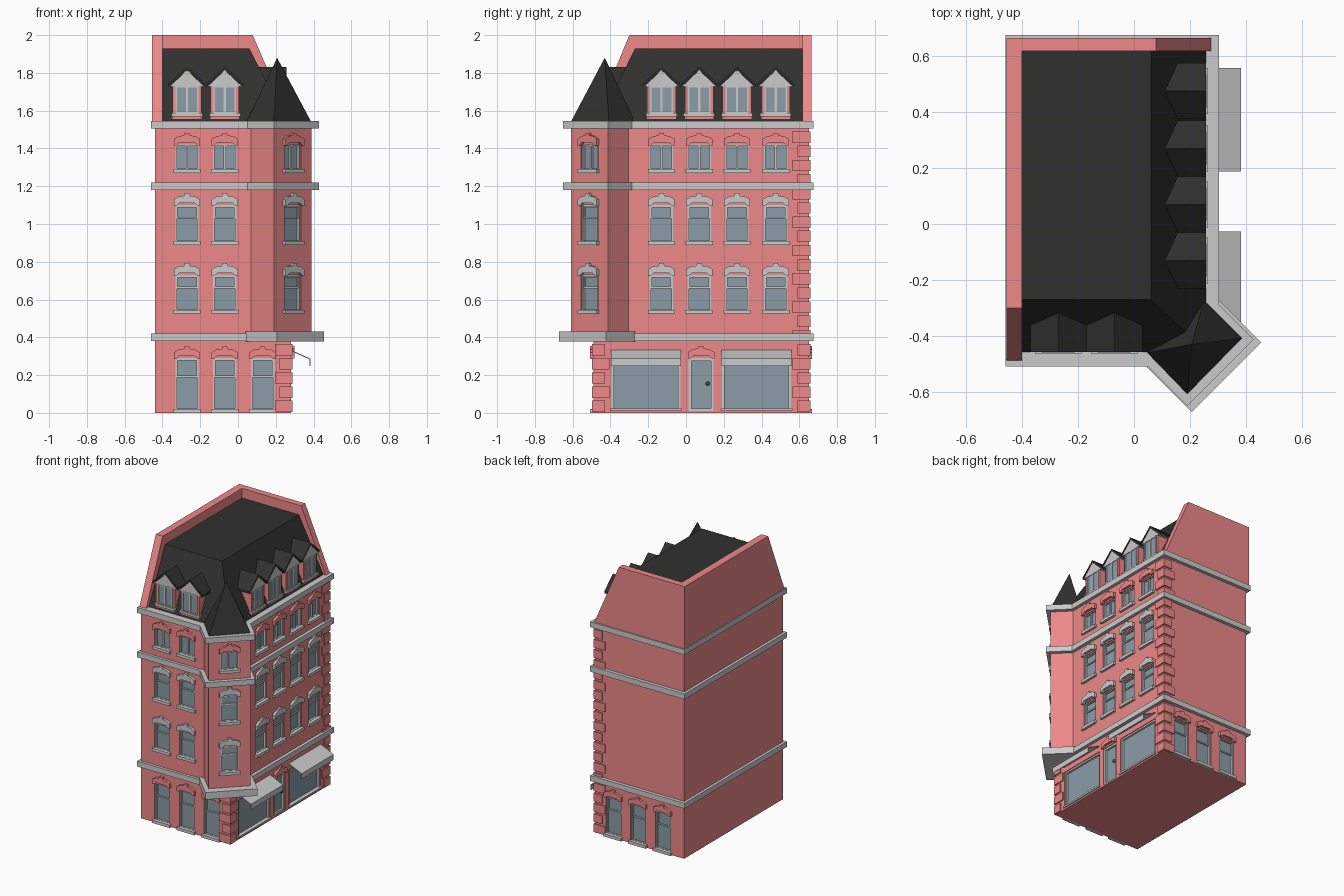
import bpy, bmesh
from math import radians
from mathutils import Matrix, Vector

if "Cube" in bpy.data.objects:
    bpy.data.objects.remove(bpy.data.objects["Cube"])


def material(name, rgb):
    m = bpy.data.materials.new(name)
    m.diffuse_color = (*rgb, 1)
    m.use_nodes = True
    m.node_tree.nodes["Principled BSDF"].inputs["Base Color"].default_value = m.diffuse_color
    return m


BRICK = material("brick", (0.85, 0.25, 0.25))
SLATE = material("slate", (0.03, 0.03, 0.028))
GLASS = material("glass", (0.26, 0.34, 0.39))
KNOB = material("dark_metal", (0.08, 0.08, 0.09))
parts = {}  # part name -> (bmesh, material)
PLAN = Matrix.Identity(4)


def mesh(part, mat):
    return parts.setdefault(part, (bmesh.new(), mat))[0]


def wall(x, y, turn):
    """Frame on a wall: u along the wall, v up, w outwards."""
    return (Matrix.Translation((x, y, 0)) @ Matrix.Rotation(radians(turn), 4, 'Z')
            @ Matrix.Rotation(radians(90), 4, 'X'))


def prism(part, mat, M, pts, a, b):
    bm = mesh(part, mat)
    lo = [bm.verts.new(M @ Vector((u, v, a))) for u, v in pts]
    hi = [bm.verts.new(M @ Vector((u, v, b))) for u, v in pts]
    faces = [bm.faces.new(lo[::-1]), bm.faces.new(hi)]
    n = len(pts)
    faces += [bm.faces.new((lo[i], lo[(i + 1) % n], hi[(i + 1) % n], hi[i])) for i in range(n)]
    bmesh.ops.recalc_face_normals(bm, faces=faces)


def box(part, mat, M, u0, u1, v0, v1, a, b):
    prism(part, mat, M, [(u0, v0), (u1, v0), (u1, v1), (u0, v1)], a, b)


def hull(part, mat, pts):
    bm = mesh(part, mat)
    bmesh.ops.convex_hull(bm, input=[bm.verts.new(p) for p in pts])


def ring(part, M, u0, u1, v0, v1, t, a, b):
    box(part, None, M, u0, u0 + t, v0, v1, a, b)
    box(part, None, M, u1 - t, u1, v0, v1, a, b)
    box(part, None, M, u0 + t, u1 - t, v0, v0 + t, a, b)
    box(part, None, M, u0 + t, u1 - t, v1 - t, v1, a, b)


def opening(M, h, z0, z1, frame, t=0.008):
    """Recess with glass and a frame."""
    box("cutter", None, M, -h, h, z0, z1, -0.025, 0.03)
    box("glazing", GLASS, M, -h, h, z0, z1, -0.03, -0.02)
    ring(frame, M, -h, h, z0, z1, t, -0.022, -0.006)


def hood(M, z, mat):
    half = [(0.07, -0.012), (0.07, 0.022), (0.045, 0.037), (0.016, 0.041), (0.012, 0.055)]
    under = [(0.056, -0.012), (0.04, 0.003)]
    pts = half + [(-u, v) for u, v in half[::-1]] + [(-u, v) for u, v in under] + under[::-1]
    prism("brick_hoods" if mat else "stone_hoods", mat, M, [(u, v + z) for u, v in pts], -0.005, 0.018)


def window(M, z0, z1, hood_mat=None, sash=True):
    h = 0.062
    opening(M, h, z0, z1, "window_frames")
    if sash:
        zm = z0 + (z1 - z0) * 0.63
        ring("window_sashes", M, -h + 0.004, h - 0.004, zm, z1 - 0.004, 0.009, -0.021, -0.012)
    else:
        box("window_sashes", None, M, -0.006, 0.006, z0, z1, -0.021, -0.01)
    box("window_sills", None, M, -0.072, 0.072, z0 - 0.015, z0 + 0.006, -0.01, 0.018)
    hood(M, z1 + 0.008, hood_mat)


# Walls: plain ground floor, upper floors with the corner turret
GROUND = [(-0.44, -0.49), (0.28, -0.49), (0.28, 0.65), (-0.44, 0.65)]
UPPER = [(-0.44, -0.49), (0.07, -0.49), (0.19, -0.61), (0.388, -0.412),
         (0.28, -0.304), (0.28, 0.65), (-0.44, 0.65)]
prism("ground_floor_walls", BRICK, PLAN, GROUND, 0, 0.385)
prism("upper_walls", BRICK, PLAN, UPPER, 0.385, 1.53)

# String courses and cornice
BAND = [(-0.46, -0.51), (0.05, -0.51), (0.19, -0.65), (0.428, -0.412),
        (0.303, -0.287), (0.303, 0.675), (-0.46, 0.675)]
for name, z0, z1 in (("first_band", 0.381, 0.42), ("second_band", 1.18, 1.22), ("cornice", 1.505, 1.545)):
    prism(name, None, PLAN, BAND, z0, z1)
prism("turret_base", None, PLAN, [(0.04, -0.505), (0.207, -0.672), (0.455, -0.424),
                                  (0.301, -0.27), (0.04, -0.27)], 0.378, 0.43)

# Upper windows on front, side and turret
XS = (-0.27, -0.07)
YS = (-0.13, 0.07, 0.27, 0.475)
bays = [wall(x, -0.49, 0) for x in XS] + [wall(0.28, y, 90) for y in YS] + [wall(0.289, -0.511, 45)]
for M in bays:
    window(M, 0.54, 0.73)
    window(M, 0.905, 1.10)
    window(M, 1.285, 1.42, BRICK, sash=False)

# Ground floor windows, front and back
for x in XS + (0.13,):
    for M in (wall(x, -0.49, 0), wall(x, 0.65, 180)):
        window(M, 0.015, 0.29, BRICK)

# Shopfronts with awnings
SIDE = wall(0, 0, 0)
for y in (-0.212, 0.373):
    M = wall(0.28, y, 90)
    opening(M, 0.182, 0.012, 0.29, "shop_frames", 0.012)
    box("shop_frames", None, M, -0.19, 0.19, 0.012, 0.024, -0.02, 0.008)
    prism("awnings", None, SIDE, [(0.278, 0.335), (0.383, 0.287), (0.383, 0.247), (0.379, 0.247),
                                  (0.379, 0.283), (0.278, 0.329)], -y - 0.185, -y + 0.185)

# Door
M = wall(0.28, 0.08, 90)
opening(M, 0.066, 0.01, 0.29, "door_frame", 0.014)
hood(M, 0.30, BRICK)
bmesh.ops.create_uvsphere(mesh("door_knob", KNOB), u_segments=12, v_segments=8, radius=0.011,
                          matrix=Matrix.Translation((0.272, 0.115, 0.155)))

# Quoins, alternating long and short
for y, s, top in ((-0.49, 1, 0.37), (0.65, -1, 1.49)):
    z, k = 0.005, 0
    while z + 0.06 < top + 0.02:
        lx, ly = ((0.085, 0.06), (0.06, 0.085))[k % 2]
        ys = sorted((y - s * 0.008, y + s * ly))
        box("quoins", BRICK, PLAN, 0.28 - lx, 0.288, *ys, z, z + 0.06)
        z, k = z + 0.075, k + 1

# Mansard roof and turret spire
hull("mansard_roof", SLATE, [(x, y, 1.54) for x in (-0.42, 0.26) for y in (-0.46, 0.64)]
     + [(x, y, 1.93) for x in (-0.42, 0.06) for y in (-0.27, 0.64)])
hull("turret_spire", SLATE, [(0.045, -0.46, 1.54), (0.19, -0.61, 1.54), (0.388, -0.408, 1.54),
                             (0.25, -0.27, 1.54), (0.207, -0.43, 1.88)])

# Gable parapets on the left and back
prism("left_parapet", BRICK, wall(-0.455, 0, 90),
      [(-0.49, 1.54), (0.665, 1.54), (0.665, 2.0), (-0.30, 2.0)], 0, 0.055)
prism("back_parapet", BRICK, wall(0, 0.665, 0),
      [(-0.455, 1.54), (0.278, 1.54), (0.078, 2.0), (-0.455, 2.0)], 0, 0.047)

# Dormers
for M in [wall(x, -0.452, 0) for x in XS] + [wall(0.252, y, 90) for y in YS]:
    box("dormer_walls", BRICK, M, -0.076, 0.076, 1.55, 1.735, -0.12, 0)
    prism("dormer_gables", None, M, [(-0.092, 1.728), (0.092, 1.728), (0, 1.815)], -0.1, 0.004)
    prism("dormer_roofs", SLATE, M, [(-0.1, 1.742), (-0.1, 1.727), (0, 1.815), (0.1, 1.727),
                                     (0.1, 1.742), (0, 1.832)], -0.16, 0.006)
    box("dormer_glazing", GLASS, M, -0.06, 0.06, 1.585, 1.73, -0.002, 0.002)
    ring("dormer_frames", M, -0.06, 0.06, 1.585, 1.73, 0.008, 0, 0.007)
    box("dormer_frames", None, M, -0.006, 0.006, 1.593, 1.722, 0, 0.006)
    box("dormer_sills", None, M, -0.082, 0.082, 1.57, 1.587, -0.02, 0.012)

# Turn every part into an object
objects = {}
for name, (bm, mat) in parts.items():
    me = bpy.data.meshes.new(name)
    bm.to_mesh(me)
    bm.free()
    if mat:
        me.materials.append(mat)
    objects[name] = bpy.data.objects.new(name, me)
    bpy.context.collection.objects.link(objects[name])

# Cut the window recesses
cutter = objects["cutter"]
cutter.hide_render = True
for name in ("ground_floor_walls", "upper_walls"):
    ob = objects[name]
    mod = ob.modifiers.new("recesses", 'BOOLEAN')
    mod.operation, mod.solver, mod.object = 'DIFFERENCE', 'EXACT', cutter
    bpy.context.view_layer.update()
    cut = bpy.data.meshes.new_from_object(ob.evaluated_get(bpy.context.evaluated_depsgraph_get()))
    ob.modifiers.clear()
    ob.data = cut
bpy.data.objects.remove(cutter)
